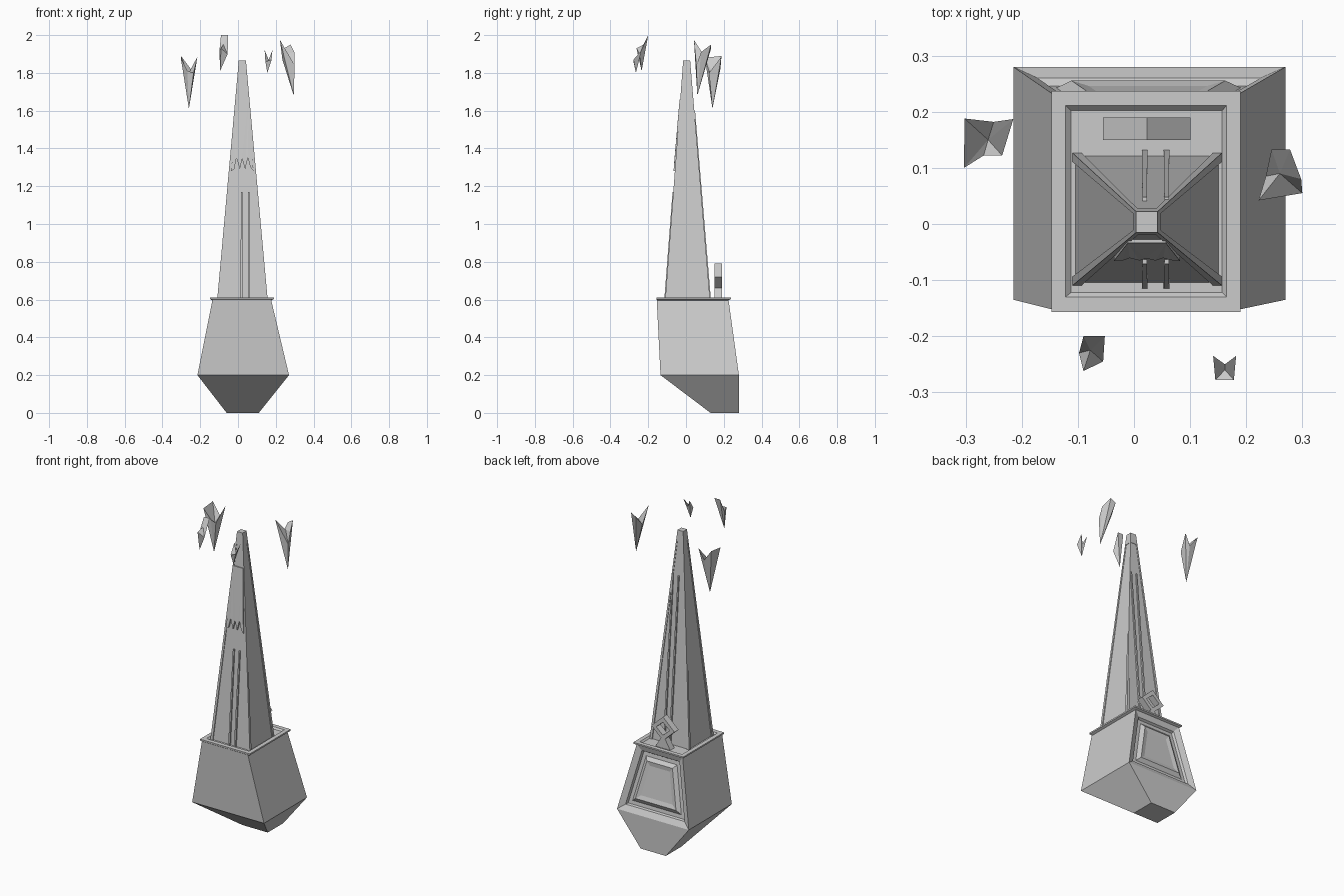
import bpy, bmesh
from mathutils import Vector

if "Cube" in bpy.data.objects:
    bpy.data.objects.remove(bpy.data.objects["Cube"])


def finish(name, bm):
    bmesh.ops.recalc_face_normals(bm, faces=bm.faces)
    me = bpy.data.meshes.new(name)
    bm.to_mesh(me)
    bm.free()
    ob = bpy.data.objects.new(name, me)
    bpy.context.collection.objects.link(ob)
    return ob


def loft_bm(rings):
    """Skin rectangles given as (x0, x1, y0, y1, z), capped at both ends."""
    bm = bmesh.new()
    loops = [[bm.verts.new(p) for p in
              ((x0, y0, z), (x1, y0, z), (x1, y1, z), (x0, y1, z))]
             for x0, x1, y0, y1, z in rings]
    for a, b in zip(loops, loops[1:]):
        for i in range(4):
            j = (i + 1) % 4
            bm.faces.new((a[i], a[j], b[j], b[i]))
    bm.faces.new(loops[0][::-1])
    bm.faces.new(loops[-1])
    bmesh.ops.recalc_face_normals(bm, faces=bm.faces)
    return bm


def loft(name, rings):
    return finish(name, loft_bm(rings))


def strut(name, a, b, wa, wb):
    """Tapered square bar between two points."""
    return loft(name, [(p[0] - w, p[0] + w, p[1] - w, p[1] + w, p[2])
                       for p, w in ((a, wa), (b, wb))])


def prism(name, outline, hole=None, y0=0.15, y1=0.19):
    """Extrude an (x, z) outline along y, optionally with a matching hole."""
    bm = bmesh.new()
    n = len(outline)
    make = lambda pts, y: [bm.verts.new((x, y, z)) for x, z in pts]
    f, k = make(outline, y0), make(outline, y1)
    pairs = [(f, k)]
    if hole:
        hf, hk = make(hole, y0), make(hole, y1)
        pairs += [(hf, hk), (f, hf), (k, hk)]
    else:
        bm.faces.new(f)
        bm.faces.new(k)
    for a, b in pairs:
        for i in range(n):
            j = (i + 1) % n
            bm.faces.new((a[i], a[j], b[j], b[i]))
    return finish(name, bm)


# Faceted base with a stepped recess and raised panel on the back
bm = loft_bm([(-.06, .11, .13, .28, 0), (-.215, .27, -.135, .28, .2),
              (-.135, .175, -.155, .225, .6)])
back = [f for f in bm.faces if f.normal.y > .5 and f.calc_center_median().z > .3]
for thick, depth in ((.035, -.015), (.006, -.014), (.022, 0), (.022, .016), (.025, -.006)):
    bmesh.ops.inset_region(bm, faces=back, thickness=thick, depth=depth,
                           use_even_offset=True)
finish("base", bm)

# Thin rim with a shallow tray
loft("rim_tray", [(-.135, .175, -.15, .222, .595), (-.147, .19, -.157, .237, .602),
                  (-.147, .19, -.157, .237, .611), (-.122, .165, -.13, .211, .611),
                  (-.112, .157, -.122, .202, .601)])

# Spire: slightly inset core with four corner strips
LO, HI = (-.11, .157, -.11, .127, .6), (.004, .042, -.015, .022, 1.865)


def at(z):
    t = (z - .6) / 1.265
    return [a + (b - a) * t for a, b in zip(LO, HI)]


d = .006
loft("spire_core", [(LO[0] + d, LO[1] - d, LO[2] + d, LO[3] - d, .6),
                    (HI[0] + .002, HI[1] - .002, HI[2] + .002, HI[3] - .002, 1.863)])
loft("spire_tip", [at(1.8), HI])
for ix, sx in ((0, 1), (1, -1)):
    for iy, sy in ((2, 1), (3, -1)):
        strut("corner_strip",
              (LO[ix] + sx * .008, LO[iy] + sy * .008, .6),
              (HI[ix] + sx * .004, HI[iy] + sy * .004, 1.865), .008, .004)

# Paired upright ribs, short in front and long at the back
for x in (.019, .058):
    for name, iy, top in (("front_rib", 2, 1.17), ("back_rib", 3, 1.6)):
        strut(name, (x, LO[iy], .6), (x, at(top)[iy], top), .005, .004)

# Jagged plate over the upper front of the spire
edge = [(-.036, 1.28), (-.02, 1.29), (-.008, 1.35), (.01, 1.29), (.022, 1.345),
        (.038, 1.29), (.052, 1.35), (.066, 1.3), (.082, 1.28), (.057, 1.66), (-.011, 1.66)]
bm = bmesh.new()
outer = [bm.verts.new((x, at(z)[2] - .007 * (1 - (z > 1.6) * .5), z)) for x, z in edge]
inner = [bm.verts.new((x, at(z)[2] + .008, z)) for x, z in edge]
bm.faces.new(outer)
bm.faces.new(inner)
for i in range(len(edge)):
    j = (i + 1) % len(edge)
    bm.faces.new((outer[i], outer[j], inner[j], inner[i]))
bmesh.ops.triangulate(bm, faces=[f for f in bm.faces if len(f.verts) > 4])
finish("front_jagged_plate", bm)

# Open diamond ornament on a tapered foot behind the spire
cx, cz = .023, .72
diamond = lambda w, h: [(cx, cz + h), (cx + w, cz), (cx, cz - h), (cx - w, cz)]
prism("back_diamond", diamond(.078, .072), diamond(.045, .04))
prism("diamond_foot", [(cx - .05, .6), (cx + .05, .6), (cx + .012, .665), (cx - .012, .665)])


# Floating shards: a tip, a jagged upper ring and a sunken centre
def shard(name, tip, ring, notch):
    bm = bmesh.new()
    t, c = bm.verts.new(tip), bm.verts.new(notch)
    r = [bm.verts.new(p) for p in ring]
    for a, b in zip(r, r[1:] + r[:1]):
        bm.faces.new((t, a, b))
        bm.faces.new((c, b, a))
    finish(name, bm)


shard("shard_left", (-.26, .14, 1.61),
      [(-.303, .10, 1.88), (-.268, .122, 1.81), (-.235, .122, 1.8), (-.215, .187, 1.885),
       (-.25, .182, 1.82), (-.302, .188, 1.89)], (-.26, .15, 1.78))
shard("shard_front_left", (-.095, -.235, 1.81),
      [(-.09, -.262, 1.93), (-.055, -.245, 1.9), (-.052, -.2, 2.0),
       (-.09, -.2, 2.0), (-.098, -.23, 1.92)], (-.078, -.225, 1.95))
shard("shard_front_right", (.155, -.265, 1.80),
      [(.145, -.278, 1.86), (.178, -.278, 1.87), (.182, -.235, 1.92),
       (.162, -.25, 1.87), (.141, -.235, 1.92)], (.162, -.26, 1.86))
shard("shard_right", (.295, .06, 1.68),
      [(.222, .042, 1.975), (.3, .055, 1.84), (.298, .08, 1.91), (.278, .133, 1.95),
       (.245, .133, 1.93), (.235, .085, 1.87)], (.26, .09, 1.9))
